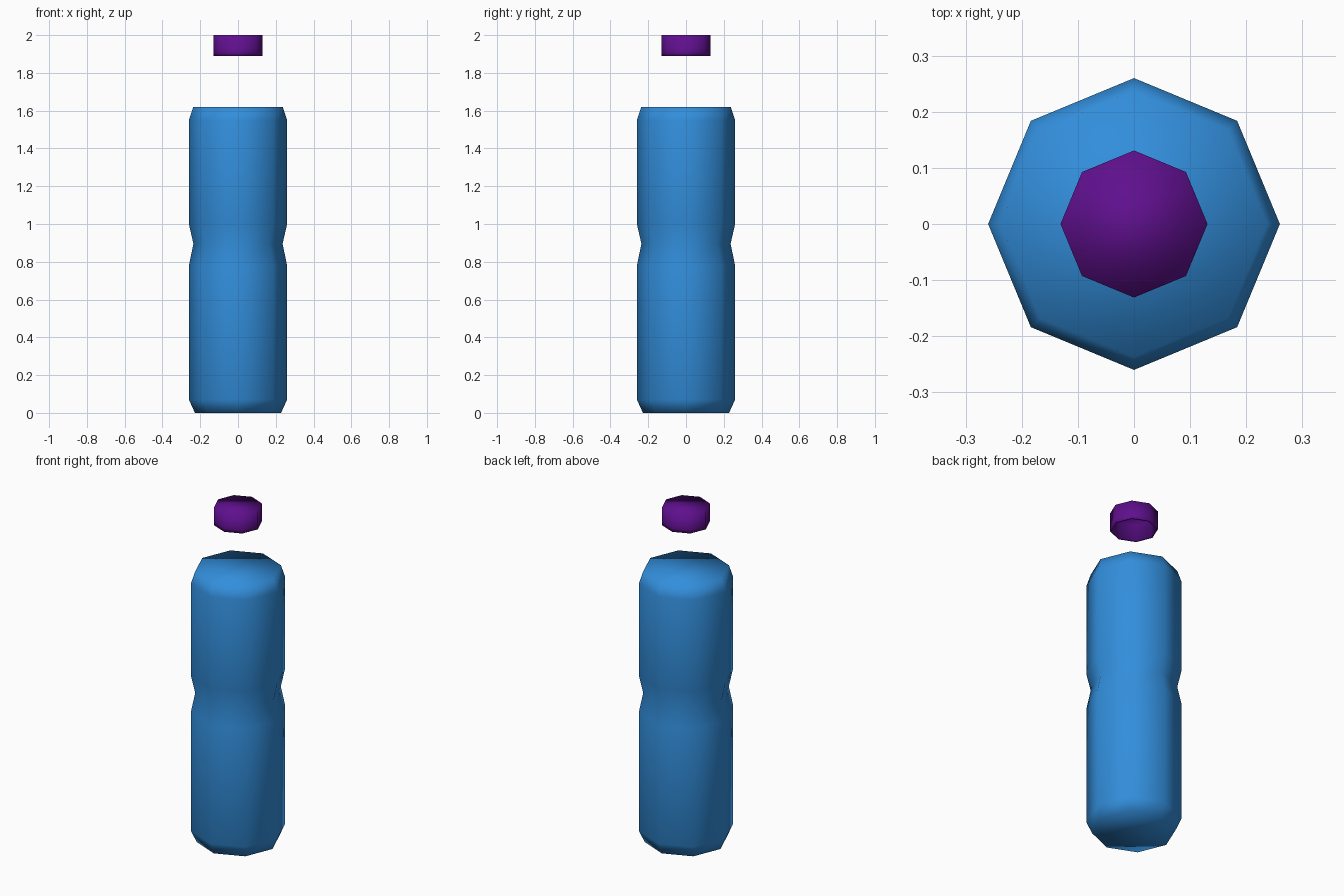
import bpy, bmesh
from math import cos, sin, pi

if "Cube" in bpy.data.objects:
    bpy.data.objects.remove(bpy.data.objects["Cube"])

SIDES = 8


def material(name, rgb):
    m = bpy.data.materials.new(name)
    m.diffuse_color = (*rgb, 1)
    m.use_nodes = True
    m.node_tree.nodes["Principled BSDF"].inputs["Base Color"].default_value = m.diffuse_color
    return m


def lathe(name, profile, mat, close_start=True, close_end=True):
    """Turn (radius, height) points into a smooth eight-sided solid."""
    bm = bmesh.new()
    rings = [[bm.verts.new((r * cos(2 * pi * i / SIDES), r * sin(2 * pi * i / SIDES), z))
              for i in range(SIDES)] for r, z in profile]
    for a, b in zip(rings, rings[1:]):
        for i in range(SIDES):
            j = (i + 1) % SIDES
            bm.faces.new((a[i], a[j], b[j], b[i]))
    if close_start:
        bm.faces.new(rings[0][::-1])
    if close_end:
        bm.faces.new(rings[-1])
    bmesh.ops.recalc_face_normals(bm, faces=bm.faces)
    for f in bm.faces:
        f.smooth = True
    mesh = bpy.data.meshes.new(name)
    bm.to_mesh(mesh)
    bm.free()
    mesh.materials.append(mat)
    obj = bpy.data.objects.new(name, mesh)
    bpy.context.collection.objects.link(obj)
    return obj


blue = material("bottle blue", (0.032, 0.27, 0.71))
purple = material("cap purple", (0.115, 0.005, 0.27))

# Bottle body with chamfered ends and a pinched waist
lathe("bottle_body", [(0.228, 0), (0.26, 0.07), (0.26, 0.78), (0.236, 0.895),
                      (0.26, 1.0), (0.26, 1.55), (0.237, 1.62)], blue)

# Floating cap, hollow underneath: inner ceiling, inner wall, rim, outer wall, top
lathe("bottle_cap", [(0.122, 1.99), (0.122, 1.89), (0.131, 1.89),
                     (0.131, 1.91), (0.131, 2.0)], purple)
